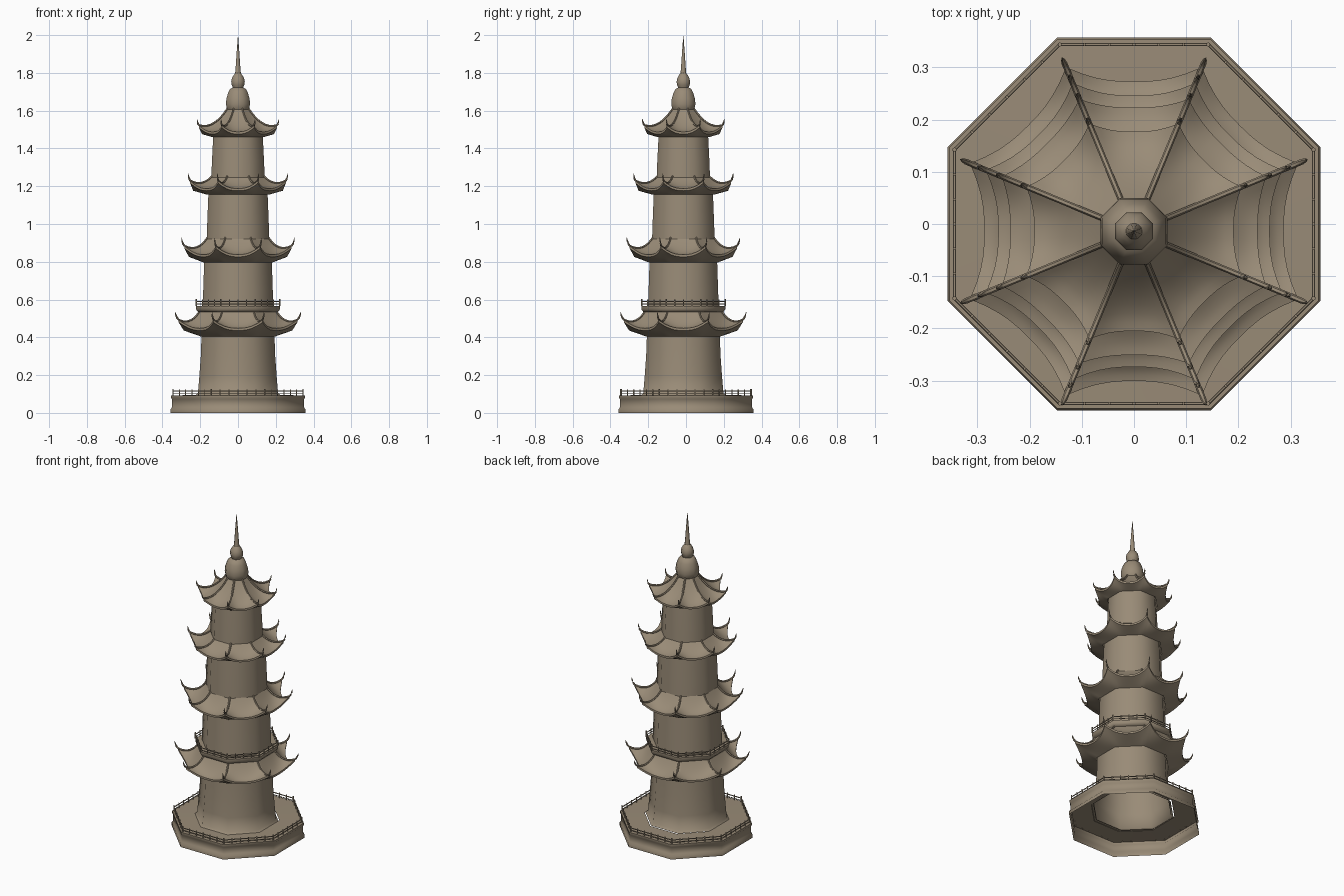
import bpy, bmesh, math
from mathutils import Vector

if "Cube" in bpy.data.objects:
    bpy.data.objects.remove(bpy.data.objects["Cube"])

OFF_Y = -0.014            # tower sits slightly forward on its base
TAN = math.tan(math.pi / 8)

stone = bpy.data.materials.new("warm_stone")
stone.diffuse_color = (0.32, 0.26, 0.185, 1)
stone.use_nodes = True
stone.node_tree.nodes["Principled BSDF"].inputs["Base Color"].default_value = stone.diffuse_color


def finish(name, bm, y=OFF_Y, angle=50):
    bmesh.ops.remove_doubles(bm, verts=bm.verts, dist=1e-5)
    me = bpy.data.meshes.new(name)
    bm.to_mesh(me)
    bm.free()
    ob = bpy.data.objects.new(name, me)
    bpy.context.collection.objects.link(ob)
    ob.location.y = y
    me.materials.append(stone)
    bpy.ops.object.select_all(action='DESELECT')
    ob.select_set(True)
    bpy.context.view_layer.objects.active = ob
    bpy.ops.object.shade_smooth_by_angle(angle=math.radians(angle))
    return ob


def octagon_loft(name, profile, y=OFF_Y, angle=50):
    """Eight-sided lathe of (half width across flats, height) points."""
    bm = bmesh.new()
    rings = []
    for a, z in profile:
        r = max(a, 0.0003) / math.cos(math.pi / 8)
        rings.append([bm.verts.new((r * math.cos((i + .5) * math.pi / 4),
                                    r * math.sin((i + .5) * math.pi / 4), z))
                      for i in range(8)])
    for lo, hi in zip(rings, rings[1:]):
        for i in range(8):
            j = (i + 1) % 8
            bm.faces.new((lo[i], lo[j], hi[j], hi[i]))
    return finish(name, bm, y, angle)


def side_point(k, a, t, z):
    """Point on side k, at t (-1..1) along it."""
    c, s = math.cos(k * math.pi / 4), math.sin(k * math.pi / 4)
    u, v = a, a * TAN * t
    return Vector((c * u - s * v, s * u + c * v, z))


def tube(bm, path, radii, n=6):
    rings = []
    for i, p in enumerate(path):
        d = (path[min(i + 1, len(path) - 1)] - path[max(i - 1, 0)]).normalized()
        ref = Vector((0, 0, 1)) if abs(d.z) < 0.95 else Vector((1, 0, 0))
        x = d.cross(ref).normalized()
        w = x.cross(d)
        rings.append([bm.verts.new(p + radii[i] * (x * math.cos(2 * math.pi * q / n)
                                                   + w * math.sin(2 * math.pi * q / n)))
                      for q in range(n)])
    for lo, hi in zip(rings, rings[1:]):
        for q in range(n):
            bm.faces.new((lo[q], lo[(q + 1) % n], hi[(q + 1) % n], hi[q]))
    bm.faces.new(rings[0][::-1])
    bm.faces.new(rings[-1])


def roof(name, a_in, z_top, a_eave, z_eave, a_tip, z_tip, a_body, z_soffit):
    ext = 0.6 * (a_tip - a_eave) / a_eave
    lift = 0.5 * (z_tip - z_eave)
    thick = 0.012

    def top(s, t):
        k = abs(t) ** 2.6 * s ** 2
        a = (a_in + (a_eave - a_in) * s) * (1 + ext * k)
        return a, z_eave + (z_top - z_eave) * (1 - s) ** 1.7 + lift * k

    def under(s, t):
        k = abs(t) ** 2.6 * s ** 2
        a = (a_body + (a_eave - a_body) * s) * (1 + ext * k)
        return a, z_soffit + (z_eave - thick - z_soffit) * s + lift * k

    # tiled slope, eave edge and soffit as one folded sheet
    bm = bmesh.new()
    n, m = 10, 8
    rows = [(top, i / m) for i in range(m + 1)] + [(under, 1 - i / m) for i in range(m + 1)]
    for k in range(8):
        grid = []
        for f, s in rows:
            row = []
            for j in range(n + 1):
                t = -1 + 2 * j / n
                a, z = f(s, t)
                row.append(bm.verts.new(side_point(k, a, t, z)))
            grid.append(row)
        for r0, r1 in zip(grid, grid[1:]):
            for j in range(n):
                bm.faces.new((r0[j], r1[j], r1[j + 1], r0[j + 1]))
    finish(name, bm)

    # corner ridges ending in upturned horns
    bm = bmesh.new()
    for k in range(8):
        path = [side_point(k, *(lambda p: (p[0], 1, p[1] + 0.002))(top(i / 8, 1))) for i in range(9)]
        a, z = top(1, 1)
        for f, g in ((0.4, 0.25), (0.75, 0.58), (1, 1)):
            path.append(side_point(k, a + (a_tip - a) * f, 1, z + (z_tip - z) * g))
        tube(bm, path, [0.0055] * 9 + [0.0055, 0.004, 0.0008])
    finish(name + "_ridges", bm)


def railing(name, a, z, h, per_side, y):
    bm = bmesh.new()
    for k in range(8):
        for hz, r in ((0.3, 0.0022), (0.7, 0.003)):
            tube(bm, [side_point(k, a, -1, z + h * hz), side_point(k, a, 1, z + h * hz)], [r, r])
        for i in range(per_side):
            t = -1 + 2 * i / per_side
            r = 0.0042 if i == 0 else 0.003
            tip = h if i == 0 else h * 0.92
            tube(bm, [side_point(k, a, t, z), side_point(k, a, t, z + tip)], [r, r])
    finish(name, bm, y)


# base, open underneath
octagon_loft("base", [(0.357, 0), (0.357, 0.02), (0.349, 0.03), (0.349, 0.072),
                      (0.354, 0.079), (0.354, 0.092), (0.222, 0.095)], y=0)
railing("base_railing", 0.344, 0.091, 0.036, 6, 0)

# storey walls
octagon_loft("storey_1_wall", [(0.226, 0.093), (0.212, 0.105), (0.205, 0.19),
                               (0.197, 0.30), (0.192, 0.44)])
octagon_loft("storey_2_wall", [(0.188, 0.53), (0.184, 0.65), (0.178, 0.83)])
octagon_loft("storey_3_wall", [(0.166, 0.90), (0.163, 1.0), (0.156, 1.18)])
octagon_loft("storey_4_wall", [(0.142, 1.22), (0.138, 1.33), (0.130, 1.49)])

# roofs
roof("roof_1", 0.195, 0.55, 0.287, 0.448, 0.333, 0.535, 0.198, 0.405)
roof("roof_2", 0.162, 0.925, 0.260, 0.838, 0.300, 0.928, 0.184, 0.797)
roof("roof_3", 0.138, 1.25, 0.237, 1.188, 0.264, 1.268, 0.162, 1.155)
roof("roof_4", 0.055, 1.61, 0.191, 1.488, 0.217, 1.555, 0.136, 1.46)

# gallery around second storey
octagon_loft("gallery_floor", [(0.186, 0.532), (0.212, 0.535), (0.222, 0.548),
                               (0.222, 0.565), (0.185, 0.566)])
railing("gallery_railing", 0.221, 0.565, 0.037, 4, OFF_Y)

# finial
octagon_loft("finial_bulb", [(0.045, 1.59), (0.058, 1.605), (0.064, 1.635), (0.061, 1.665),
                             (0.052, 1.695), (0.042, 1.715), (0.028, 1.722)], angle=60)
octagon_loft("finial_ball", [(0.024, 1.715), (0.033, 1.735), (0.036, 1.752), (0.032, 1.772),
                             (0.022, 1.79), (0.014, 1.80)], angle=60)
octagon_loft("spire", [(0.016, 1.79), (0.013, 1.82), (0.007, 1.91), (0, 2.0)], angle=60)
